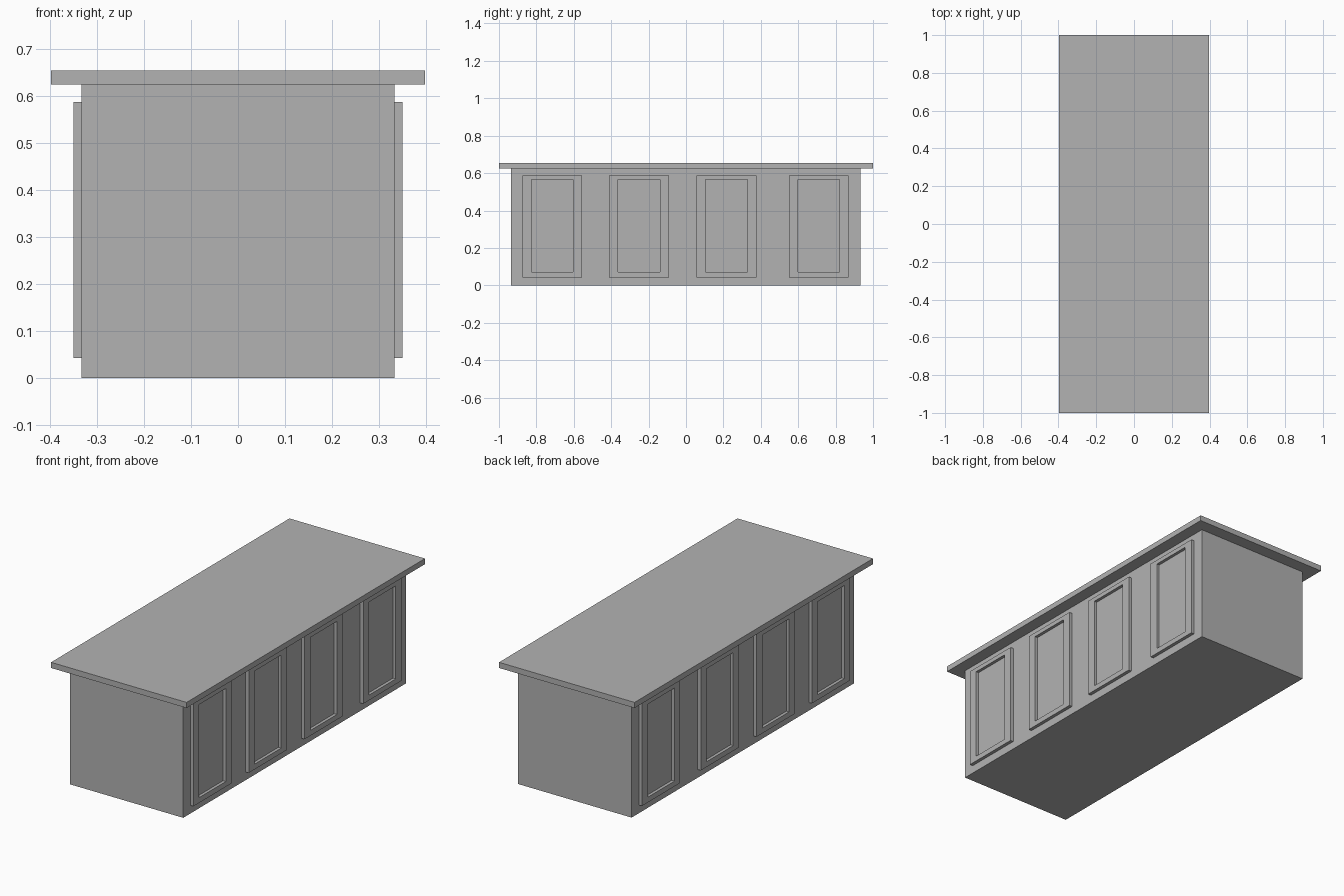
import bpy
import bmesh
from mathutils import Vector

if "Cube" in bpy.data.objects:
    bpy.data.objects.remove(bpy.data.objects["Cube"], do_unlink=True)

grey = bpy.data.materials.new("plain_grey")
grey.use_nodes = True
colour = (0.448, 0.448, 0.448, 1)
grey.diffuse_color = colour
grey.node_tree.nodes["Principled BSDF"].inputs["Base Color"].default_value = colour


def make_object(name, bm):
    bmesh.ops.recalc_face_normals(bm, faces=bm.faces)
    mesh = bpy.data.meshes.new(name)
    bm.to_mesh(mesh)
    bm.free()
    mesh.materials.append(grey)
    obj = bpy.data.objects.new(name, mesh)
    bpy.context.collection.objects.link(obj)
    return obj


def box(low, high):
    low, high = Vector(low), Vector(high)
    bm = bmesh.new()
    bmesh.ops.create_cube(bm, size=1)
    bmesh.ops.scale(bm, vec=high - low, verts=bm.verts)
    bmesh.ops.translate(bm, vec=(low + high) / 2, verts=bm.verts)
    return bm


# Cabinet body and overhanging top
make_object("cabinet_body", box((-0.333, -0.935, 0), (0.333, 0.932, 0.625)))
make_object("countertop", box((-0.398, -1, 0.625), (0.398, 1, 0.655)))


def door(name, y, side):
    """Framed door with a sunken centre panel, on one long side."""
    inner, outer = sorted((side * 0.32, side * 0.351))
    bm = box((inner, y - 0.16, 0.043), (outer, y + 0.16, 0.588))
    bm.normal_update()
    front = max(bm.faces, key=lambda f: f.normal.x * side)

    # Inner rim of the frame
    rim = bmesh.ops.extrude_discrete_faces(bm, faces=[front])["faces"][0]
    for v in rim.verts:
        v.co.y = y + (0.112 if v.co.y > y else -0.112)
        v.co.z = 0.565 if v.co.z > 0.3 else 0.071

    # Sunken panel
    panel = bmesh.ops.extrude_discrete_faces(bm, faces=[rim])["faces"][0]
    for v in panel.verts:
        v.co.x = side * 0.335
    make_object(name, bm)


for side, label in ((1, "left"), (-1, "right")):
    for i, y in enumerate((-0.715, -0.251, 0.217, 0.71), 1):
        door(f"{label}_door_{i}", y, side)
